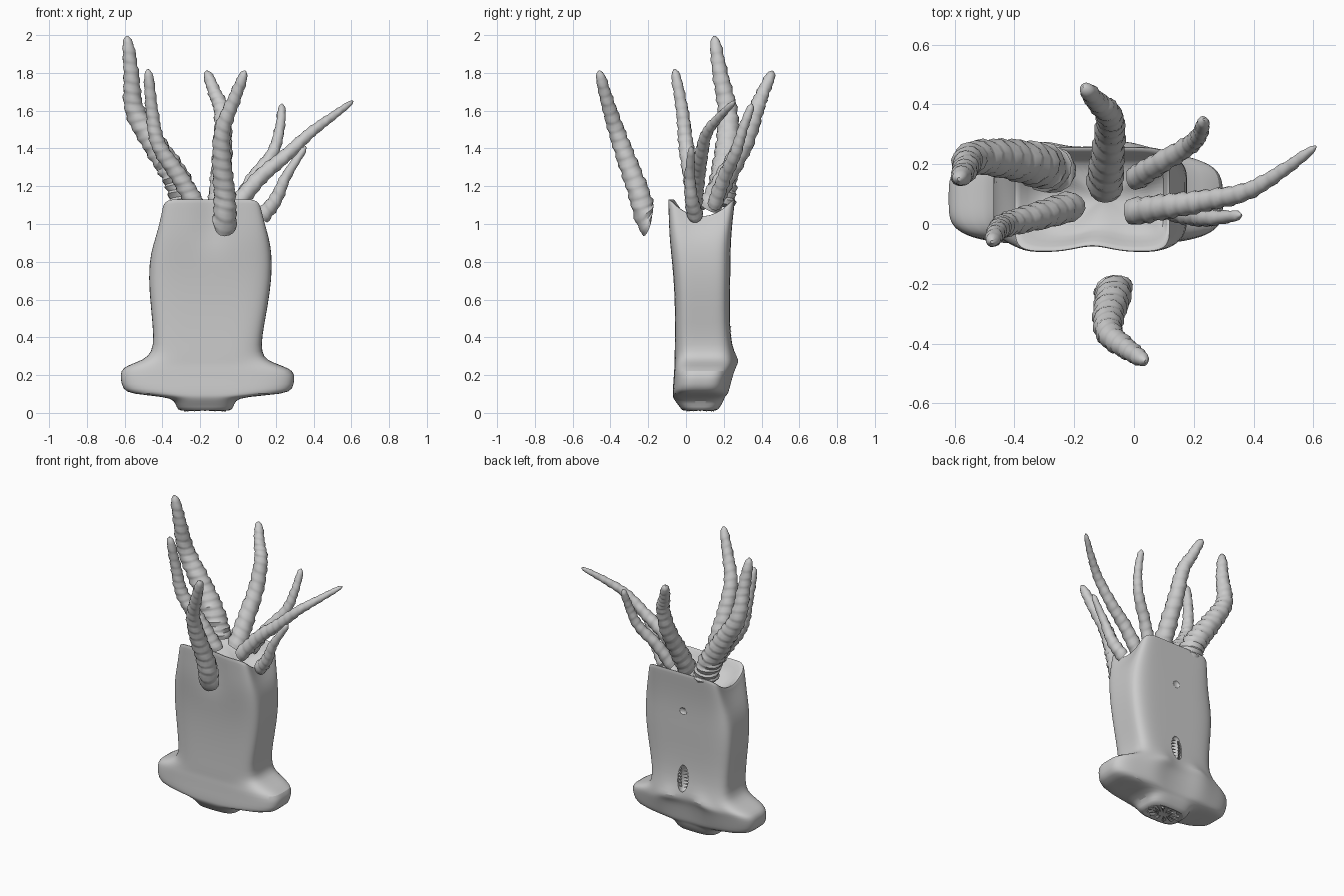
import bpy, math
from mathutils import Vector

if "Cube" in bpy.data.objects:
    bpy.data.objects.remove(bpy.data.objects["Cube"])


def mesh_object(name, verts, faces, angle=40):
    me = bpy.data.meshes.new(name)
    me.from_pydata(verts, [], faces)
    ob = bpy.data.objects.new(name, me)
    bpy.context.collection.objects.link(ob)
    bpy.ops.object.select_all(action='DESELECT')
    ob.select_set(True)
    bpy.context.view_layer.objects.active = ob
    bpy.ops.object.shade_smooth_by_angle(angle=math.radians(angle))
    return ob


def loft_faces(rings, n):
    faces = [(r * n + i, r * n + (i + 1) % n, (r + 1) * n + (i + 1) % n, (r + 1) * n + i)
             for r in range(rings - 1) for i in range(n)]
    faces.append(tuple(reversed(range(n))))
    faces.append(tuple(range((rings - 1) * n, rings * n)))
    return faces


def catmull(pts, t):
    k = min(int(t), len(pts) - 2)
    u = t - k
    b, c = pts[k], pts[k + 1]
    a = pts[k - 1] if k > 0 else b * 2 - c
    d = pts[k + 2] if k + 2 < len(pts) else c * 2 - b
    return 0.5 * (2 * b + (c - a) * u + (2 * a - 5 * b + 4 * c - d) * u * u
                  + (3 * b - a - 3 * c + d) * u ** 3)


# Body: stacked superellipse rings (z, x left, x right, y front, y back, squareness)
RINGS = [
    (0.03, -.25, -.10, .03, .13, 2.5),
    (0.005, -.31, -.04, -.02, .16, 3),
    (0.03, -.325, -.025, -.03, .18, 4),
    (0.065, -.335, -.015, -.06, .20, 4),
    (0.085, -.38, .03, -.07, .205, 4),
    (0.10, -.57, .25, -.07, .215, 4),
    (0.125, -.61, .29, -.07, .22, 4),
    (0.18, -.622, .30, -.065, .23, 4),
    (0.225, -.62, .295, -.063, .24, 4),
    (0.25, -.59, .23, -.06, .25, 4),
    (0.28, -.50, .15, -.06, .26, 4.5),
    (0.32, -.455, .125, -.06, .255, 5),
    (0.40, -.445, .125, -.058, .235, 6),
    (0.55, -.46, .155, -.058, .23, 6),
    (0.72, -.475, .18, -.065, .235, 6),
    (0.85, -.462, .178, -.08, .235, 6),
    (0.95, -.435, .163, -.09, .24, 7),
    (1.05, -.415, .14, -.092, .25, 9),
    (1.115, -.402, .125, -.095, .258, 10),
    (1.135, -.40, .12, -.094, .258, 10),
    (1.13, -.385, .11, -.08, .245, 8),
    (1.065, -.33, .10, -.04, .21, 8),
    (1.055, -.27, .08, -.02, .19, 6),
]
N = 64
verts = []
for z, xl, xr, yf, yb, p in RINGS:
    cx, cy, hx, hy = (xl + xr) / 2, (yf + yb) / 2, (xr - xl) / 2, (yb - yf) / 2
    for i in range(N):
        a = 2 * math.pi * i / N
        c, s = math.cos(a), math.sin(a)
        k = (abs(c) ** p + abs(s) ** p) ** (-1 / p)
        x, y, zz = c * k, s * k, z
        X, Y = cx + hx * x, cy + hy * y
        if z > 0.9:    # notched rim on the two short sides
            side = max(0, abs(x) - .75) / .25
            zz -= .09 * side * max(0, 1 - y * y) * min(1, (z - .9) / .2)
        if 0.09 < z < 0.3 and y > 0:   # raised brow on the back of the flare
            Y += .025 * y * math.exp(-((abs(x) - .4) / .2) ** 2) * z / .28
        if z > 0.85 and y < -.8:       # slight dent in the front rim
            Y += .02 * math.exp(-(x / .3) ** 2)
        verts.append((X, Y, zz))
body = mesh_object("body", verts, loft_faces(len(RINGS), N), 50)
body.modifiers.new("smooth", 'SUBSURF').levels = 1
body.modifiers["smooth"].render_levels = 1


# Cutters for the mouth slit and the dimple on the back
def cutter(name, loc, scale):
    bpy.ops.mesh.primitive_uv_sphere_add(segments=24, ring_count=12, radius=1, location=loc)
    ob = bpy.context.object
    ob.name = name
    ob.scale = scale
    ob.hide_render = True
    ob.hide_viewport = False
    ob.display_type = 'WIRE'
    m = body.modifiers.new(name, 'BOOLEAN')
    m.operation = 'DIFFERENCE'
    m.object = ob
    m.solver = 'EXACT'


cutter("mouth_cutter", (-.145, .235, .40), (.04, .06, .09))
cutter("dimple_cutter", (-.145, .262, .86), (.04, .035, .035))


# Teeth down both sides of the mouth, and a ring of folds under the neck
def spike(name, base, tip, r):
    d = Vector(tip) - Vector(base)
    bpy.ops.mesh.primitive_cone_add(vertices=6, radius1=r, depth=d.length,
                                    location=(Vector(base) + Vector(tip)) / 2)
    ob = bpy.context.object
    ob.name = name
    ob.rotation_euler = d.to_track_quat('Z', 'Y').to_euler()


for k in range(6):
    z = .345 + k * .022
    w = .04 * math.sqrt(1 - ((z - .40) / .09) ** 2)
    for sx in (-1, 1):
        spike("mouth_tooth", (-.145 + sx * w, .225, z), (-.145 + sx * .004, .242, z), .01)
for k in range(12):
    a = k * math.pi / 6
    c, s = math.cos(a), math.sin(a)
    spike("neck_fold", (-.175 + .11 * c, .075 + .07 * s, .022),
          (-.175 + .03 * c, .075 + .02 * s, .012), .014)


# Tentacles: tapered, ribbed tubes along smooth paths
def tentacle(name, path, r0, r1, start=None):
    pts = [Vector(p) for p in path]
    length = sum((b - a).length for a, b in zip(pts, pts[1:]))
    ribs = int(length / .05)
    steps, n = ribs * 3, 14
    up = Vector((0, 1, 0))
    vs = []
    for i in range(steps + 1):
        t = i / steps
        u = t * (len(pts) - 1)
        p = catmull(pts, u)
        d = (catmull(pts, min(u + .02, len(pts) - 1)) - catmull(pts, max(u - .02, 0))).normalized()
        if start and t < .15:
            d = Vector(start).lerp(d, t / .15).normalized()
        e1 = (up - d * up.dot(d)).normalized()
        up = e1
        e2 = d.cross(e1)
        r = (r0 + (r1 - r0) * t ** 1.3) * (.94, 1.0, 1.07)[i % 3]
        if t > .93:
            r *= math.sqrt(max(.05, 1 - ((t - .93) / .07) ** 2))
        for j in range(n):
            a = 2 * math.pi * j / n
            wob = 1 + .04 * math.sin(3 * a + i * 1.1)
            tilt = d * (.25 * r * math.sin(a))
            vs.append(p + (e1 * math.cos(a) + e2 * math.sin(a)) * r * wob + tilt)
    mesh_object(name, vs, loft_faces(steps + 1, n), 45)


tentacle("tentacle_left_back", [(-.27, .18, 1.10), (-.33, .20, 1.25), (-.44, .22, 1.42),
         (-.545, .22, 1.60), (-.565, .18, 1.80), (-.585, .15, 1.995)], .078, .028)
tentacle("tentacle_left_front", [(-.21, .06, 1.08), (-.31, .03, 1.25), (-.42, .0, 1.42),
         (-.455, -.02, 1.60), (-.475, -.06, 1.82)], .05, .025)
tentacle("tentacle_back", [(-.10, .12, 1.09), (-.09, .21, 1.25), (-.08, .31, 1.43),
         (-.085, .37, 1.60), (-.125, .41, 1.70), (-.165, .46, 1.81)], .06, .025)
tentacle("tentacle_front", [(-.07, -.205, .99), (-.07, -.245, 1.15), (-.085, -.31, 1.33),
         (-.08, -.37, 1.50), (-.02, -.42, 1.66), (.04, -.46, 1.81)], .062, .025,
         (0, -1, .35))
tentacle("tentacle_right_long", [(-.01, .04, 1.10), (.12, .06, 1.25), (.25, .08, 1.36),
         (.38, .11, 1.48), (.50, .18, 1.57), (.61, .26, 1.65)], .045, .014)
tentacle("tentacle_right_back", [(.0, .15, 1.10), (.08, .20, 1.24), (.18, .26, 1.37),
         (.22, .30, 1.50), (.235, .35, 1.635)], .04, .02)
tentacle("tentacle_right_small", [(.13, .05, 1.04), (.20, .03, 1.13), (.26, .02, 1.26),
         (.36, .03, 1.41)], .042, .016)
